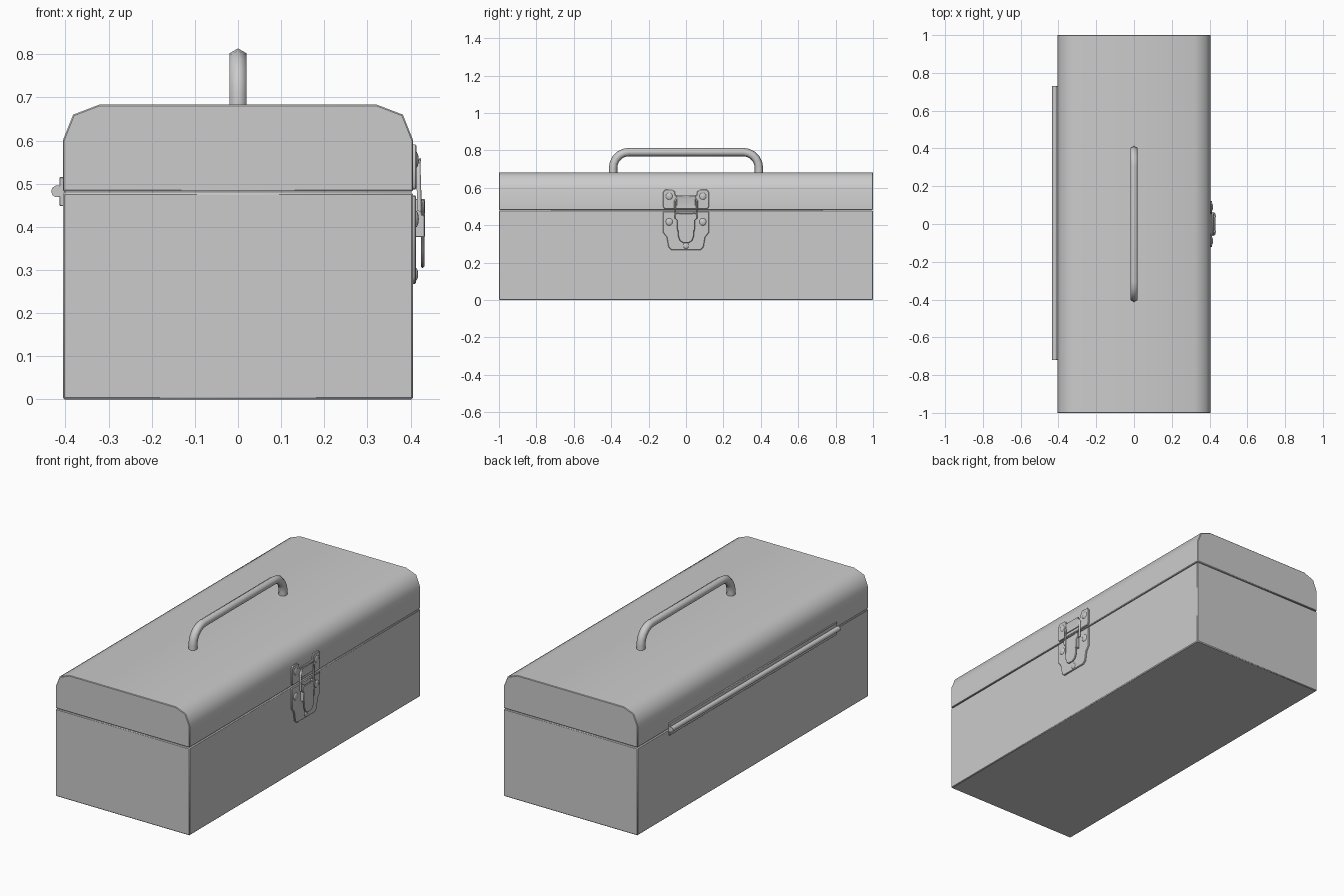
import bpy, bmesh, math
from mathutils import Vector

if "Cube" in bpy.data.objects:
    bpy.data.objects.remove(bpy.data.objects["Cube"])


def finish(name, bm, bevel=0.0, segments=1, angle=50):
    bmesh.ops.recalc_face_normals(bm, faces=bm.faces)
    me = bpy.data.meshes.new(name)
    bm.to_mesh(me)
    bm.free()
    me.shade_smooth()
    me.set_sharp_from_angle(angle=math.radians(angle))
    ob = bpy.data.objects.new(name, me)
    bpy.context.collection.objects.link(ob)
    if bevel:
        mod = ob.modifiers.new("Bevel", 'BEVEL')
        mod.width, mod.segments = bevel, segments
        mod.limit_method = 'ANGLE'
        mod.angle_limit = math.radians(50)
    return ob


def prism(name, pts, axis, a, b, bevel=0.0, angle=50):
    """Extrude an outline: axis 'Y' takes (x, z) points, axis 'X' takes (y, z)."""
    bm = bmesh.new()

    def ring(d):
        return [bm.verts.new((p, d, q) if axis == 'Y' else (d, p, q)) for p, q in pts]
    r0, r1 = ring(a), ring(b)
    bm.faces.new(r0)
    bm.faces.new(r1)
    n = len(pts)
    for i in range(n):
        bm.faces.new((r0[i], r0[(i + 1) % n], r1[(i + 1) % n], r1[i]))
    return finish(name, bm, bevel, angle=angle)


def tube(name, path, radius, sides, closed=False):
    """Sweep a polygon along a path lying close to the YZ plane."""
    bm = bmesh.new()
    path = [Vector(p) for p in path]
    n = len(path)
    rings = []
    for i, p in enumerate(path):
        before = path[i - 1] if closed or i else p
        after = path[(i + 1) % n] if closed or i < n - 1 else p
        t = (after - before).normalized()
        u = Vector((1, 0, 0))
        u = (u - t * u.dot(t)).normalized()
        v = t.cross(u)
        rings.append([bm.verts.new(p + radius * (u * math.sin(w) + v * math.cos(w)))
                      for w in (2 * math.pi * k / sides for k in range(sides))])
    for i in range(n if closed else n - 1):
        r, s = rings[i], rings[(i + 1) % n]
        for k in range(sides):
            bm.faces.new((r[k], r[(k + 1) % sides], s[(k + 1) % sides], s[k]))
    if not closed:
        bm.faces.new(rings[0])
        bm.faces.new(rings[-1])
    return finish(name, bm, angle=65)


def mirrored(half):
    """Complete an outline that is symmetric about the vertical axis."""
    return half + [(-p, q) for p, q in reversed(half) if abs(p) > 1e-6]


# Box body and lid
prism("box_body", mirrored([(0.406, 0.0), (0.406, 0.479)]), 'Y', -1, 1, 0.004)
prism("lid", mirrored([(0.406, 0.482), (0.406, 0.60), (0.382, 0.66), (0.322, 0.683)]),
      'Y', -1, 1, 0.003)

# Carry handle: rounded hexagonal bar
R, Y, Z = 0.085, 0.39, 0.791
arc = [(0, Y - R + R * math.cos(a), Z - R + R * math.sin(a))
       for a in (math.radians(18 * k) for k in range(6))]
half = [(0, Y, 0.67)] + arc
tube("carry_handle", half + [(0, -y, z) for _, y, z in reversed(half)], 0.0225, 6)

# Long rear hinge: leaf and barrel
prism("hinge_leaf", [(-0.414, 0.448), (-0.402, 0.448), (-0.402, 0.515), (-0.414, 0.515)],
      'Y', -0.72, 0.73, 0.002)
prism("hinge_barrel", [(-0.419 + 0.014 * math.cos(k * math.pi / 5),
                        0.482 + 0.014 * math.sin(k * math.pi / 5)) for k in range(10)],
      'Y', -0.72, 0.73)

# Latch plates
prism("latch_upper_plate", mirrored([
    (0.115, 0.487), (0.122, 0.497), (0.122, 0.578), (0.112, 0.591), (0.072, 0.591),
    (0.060, 0.580), (0.056, 0.558)]), 'X', 0.403, 0.414, 0.003)
prism("latch_lower_plate", mirrored([
    (0.122, 0.473), (0.122, 0.36), (0.103, 0.335), (0.094, 0.283), (0.078, 0.268)]),
    'X', 0.403, 0.413, 0.003)

# Latch hook on the lid
prism("latch_hook", [(0.410, 0.505), (0.419, 0.505), (0.420, 0.535), (0.425, 0.558),
                     (0.421, 0.560), (0.410, 0.530)], 'Y', -0.05, 0.05, 0.001)

# Latch lever, narrowing to a rounded tip
lever = [(0.058, 0.462), (0.058, 0.435), (0.047, 0.425), (0.043, 0.345),
         (0.034, 0.318), (0.015, 0.305)]
prism("latch_lever", mirrored(lever), 'X', 0.424, 0.432, 0.003)
for s in (-1, 1):
    prism("lever_cheek", [(0.408, 0.465), (0.433, 0.465), (0.433, 0.376), (0.410, 0.376)],
          'Y', s * 0.036, s * 0.047, 0.002)

# Wire loop joining lever and hook
tube("latch_wire", [(x, y, z) for y, z, x in (
    (0.058, 0.44, 0.421), (0.058, 0.53, 0.418), (0.045, 0.55, 0.418),
    (-0.045, 0.55, 0.418), (-0.058, 0.53, 0.418), (-0.058, 0.44, 0.421))],
    0.006, 6, closed=True)

# Domed rivets
for label, y, z in (("upper", 0.09, 0.555), ("lower", 0.09, 0.418)):
    for s in (-1, 1):
        bm = bmesh.new()
        bmesh.ops.create_uvsphere(bm, u_segments=12, v_segments=8, radius=0.02)
        bmesh.ops.scale(bm, vec=(0.4, 1, 1), verts=bm.verts)
        bmesh.ops.translate(bm, vec=(0.411, s * y, z), verts=bm.verts)
        finish(label + "_rivet", bm)
bm = bmesh.new()
bmesh.ops.create_uvsphere(bm, u_segments=12, v_segments=8, radius=0.016)
bmesh.ops.scale(bm, vec=(0.4, 1, 1), verts=bm.verts)
bmesh.ops.translate(bm, vec=(0.411, 0, 0.29), verts=bm.verts)
finish("bottom_rivet", bm)
